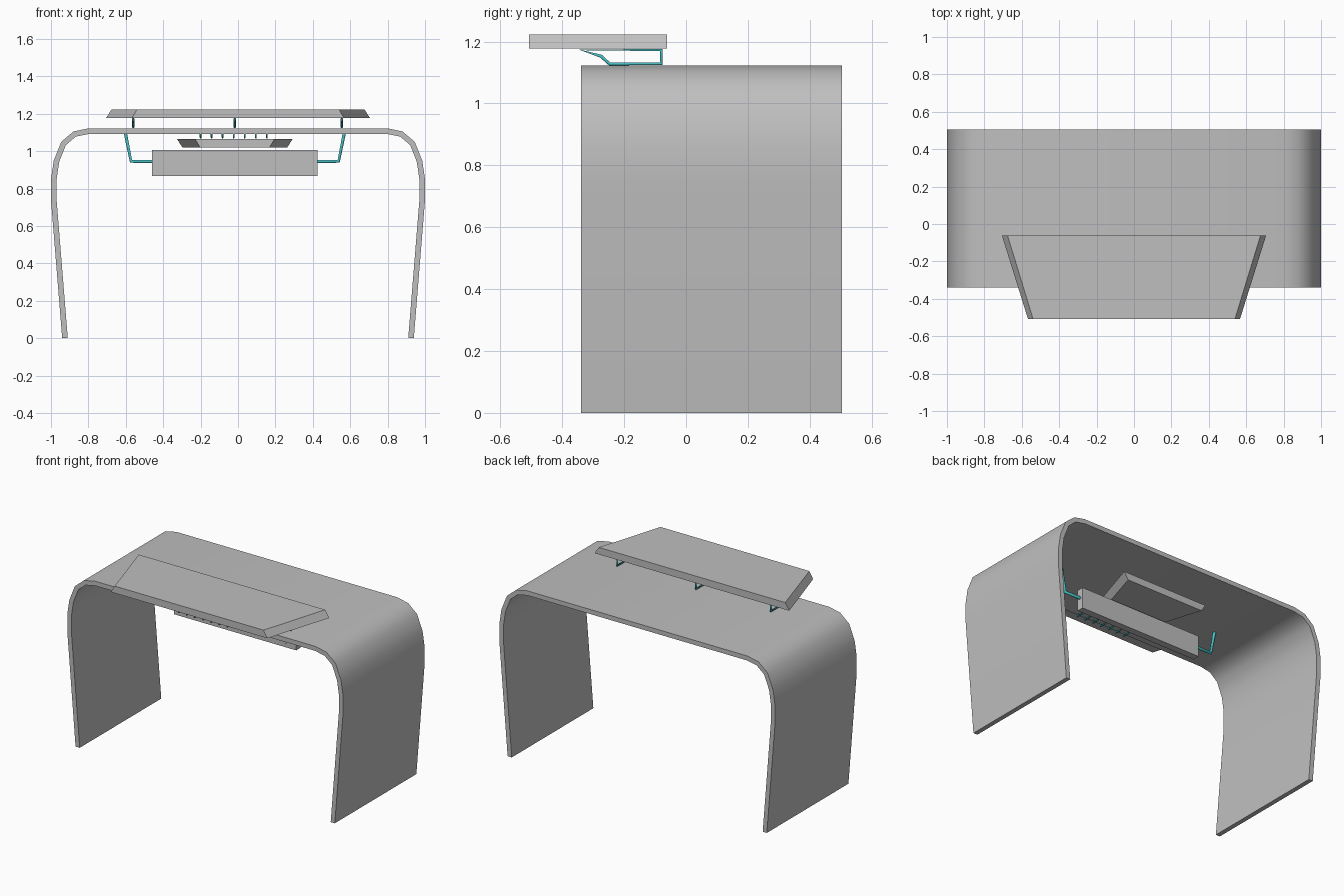
import bpy, bmesh, math
from mathutils import Vector

cube = bpy.data.objects.get("Cube")
if cube:
    bpy.data.objects.remove(cube, do_unlink=True)


def material(name, rgb):
    m = bpy.data.materials.new(name)
    m.use_nodes = True
    color = (*rgb, 1)
    m.diffuse_color = color
    m.node_tree.nodes["Principled BSDF"].inputs["Base Color"].default_value = color
    return m


GREY = material("light_grey", (0.52, 0.52, 0.52))
TEAL = material("teal", (0.07, 0.55, 0.58))


def add_mesh(name, bm, mat, smooth=False):
    bmesh.ops.recalc_face_normals(bm, faces=bm.faces)
    mesh = bpy.data.meshes.new(name)
    bm.to_mesh(mesh)
    bm.free()
    mesh.materials.append(mat)
    obj = bpy.data.objects.new(name, mesh)
    bpy.context.collection.objects.link(obj)
    if smooth:
        bpy.ops.object.select_all(action='DESELECT')
        obj.select_set(True)
        bpy.context.view_layer.objects.active = obj
        bpy.ops.object.shade_smooth_by_angle(angle=math.radians(35))
    return obj


def loft(name, start, end, mat, smooth=False):
    """Solid between two matching outlines."""
    bm = bmesh.new()
    a = [bm.verts.new(p) for p in start]
    b = [bm.verts.new(p) for p in end]
    bm.faces.new(a)
    bm.faces.new(b)
    for i in range(len(a)):
        j = (i + 1) % len(a)
        bm.faces.new((a[i], a[j], b[j], b[i]))
    return add_mesh(name, bm, mat, smooth)


def prism_y(name, outline, y0, y1, mat, smooth=False):
    return loft(name, [(x, y0, z) for x, z in outline],
                [(x, y1, z) for x, z in outline], mat, smooth)


def trapezoid(cx, back, front, y_back, y_front, z):
    return [(cx - back, y_back, z), (cx + back, y_back, z),
            (cx + front, y_front, z), (cx - front, y_front, z)]


def rod(name, points, radius, closed=False):
    curve = bpy.data.curves.new(name + "_path", 'CURVE')
    curve.dimensions = '3D'
    curve.bevel_depth = radius
    curve.bevel_resolution = 1
    curve.use_fill_caps = True
    spline = curve.splines.new('POLY')
    spline.points.add(len(points) - 1)
    for sp, p in zip(spline.points, points):
        sp.co = (*p, 1)
    spline.use_cyclic_u = closed
    temp = bpy.data.objects.new(name + "_temp", curve)
    bpy.context.collection.objects.link(temp)
    bpy.context.view_layer.update()
    mesh = bpy.data.meshes.new_from_object(
        temp.evaluated_get(bpy.context.evaluated_depsgraph_get()))
    bpy.data.objects.remove(temp, do_unlink=True)
    mesh.name = name
    mesh.materials.clear()
    mesh.materials.append(TEAL)
    obj = bpy.data.objects.new(name, mesh)
    bpy.context.collection.objects.link(obj)


# Desk shell: one bent sheet forming both legs and the top
half = [(0.94, 0), (1, 0.74), (1, 0.85), (0.985, 0.95),
        (0.945, 1.05), (0.88, 1.105), (0.80, 1.122)]
outer = [Vector(p) for p in half] + [Vector((-x, z)) for x, z in reversed(half)]
inner = []
for i, p in enumerate(outer):
    before = (p - outer[max(i - 1, 0)]).normalized()
    after = (outer[min(i + 1, len(outer) - 1)] - p).normalized()
    t = (before + after).normalized()
    inner.append(p + Vector((-t.y, t.x)) * 0.03)
inner[0].y = inner[-1].y = 0
prism_y("desk_shell", outer + inner[::-1], -0.34, 0.505, GREY, True)

# Raised shelf with slanted ends
loft("raised_shelf", trapezoid(0, 0.706, 0.567, -0.062, -0.507, 1.177),
     trapezoid(0, 0.676, 0.54, -0.062, -0.507, 1.223), GREY)

# Wire brackets carrying the shelf
bracket = [(-0.34, 1.173), (-0.275, 1.153), (-0.247, 1.128),
           (-0.08, 1.128), (-0.08, 1.173)]
for name, x in (("right", -0.56), ("middle", -0.017), ("left", 0.555)):
    rod(name + "_shelf_bracket", [(x, y, z) for y, z in bracket], 0.006, True)

# Shallow drawer under the top
loft("under_tray", trapezoid(-0.017, 0.31, 0.213, 0.26, -0.05, 1.066),
     trapezoid(-0.017, 0.28, 0.185, 0.26, -0.05, 1.02), GREY)

# Row of cable hooks along the front edge
for i in range(7):
    x = -0.2 + i * 0.059
    rod(f"cable_hook_{i + 1}", [(x, -0.33, 1.095), (x, -0.33, 1.073),
                                (x, -0.285, 1.073)], 0.005)

# Hanging rear panel
MID = -0.017
prism_y("hanging_panel", [(MID - 0.442, 0.868), (MID + 0.442, 0.868),
                          (MID + 0.442, 1.005), (MID - 0.442, 1.005)],
        -0.005, 0.04, GREY)


def rounded_square(cx, cz, size, r):
    pts = []
    for k in range(4):
        corner = math.pi / 2 * k + math.pi / 4
        ox = cx + math.copysign(size - r, math.cos(corner))
        oz = cz + math.copysign(size - r, math.sin(corner))
        for s in (-1, 0, 1):
            a = corner + s * math.pi / 4
            pts.append((ox + r * math.cos(a), oz + r * math.sin(a)))
    return pts


# Sockets and hanger rods on both ends of the panel
for name, side in (("right", -1), ("left", 1)):
    cx = MID + side * 0.325
    prism_y(name + "_socket_plate", rounded_square(cx, 0.938, 0.047, 0.012),
            -0.011, -0.005, GREY)
    disc = [(cx + 0.026 * math.cos(k * math.tau / 24),
             0.935 + 0.026 * math.sin(k * math.tau / 24)) for k in range(24)]
    prism_y(name + "_socket_disc", disc, -0.017, -0.011, GREY, True)
    rod(name + "_hanger", [(MID + side * x, 0.015, z) for x, z in
                           ((0.585, 1.095), (0.555, 0.945), (0.44, 0.945))], 0.01)
